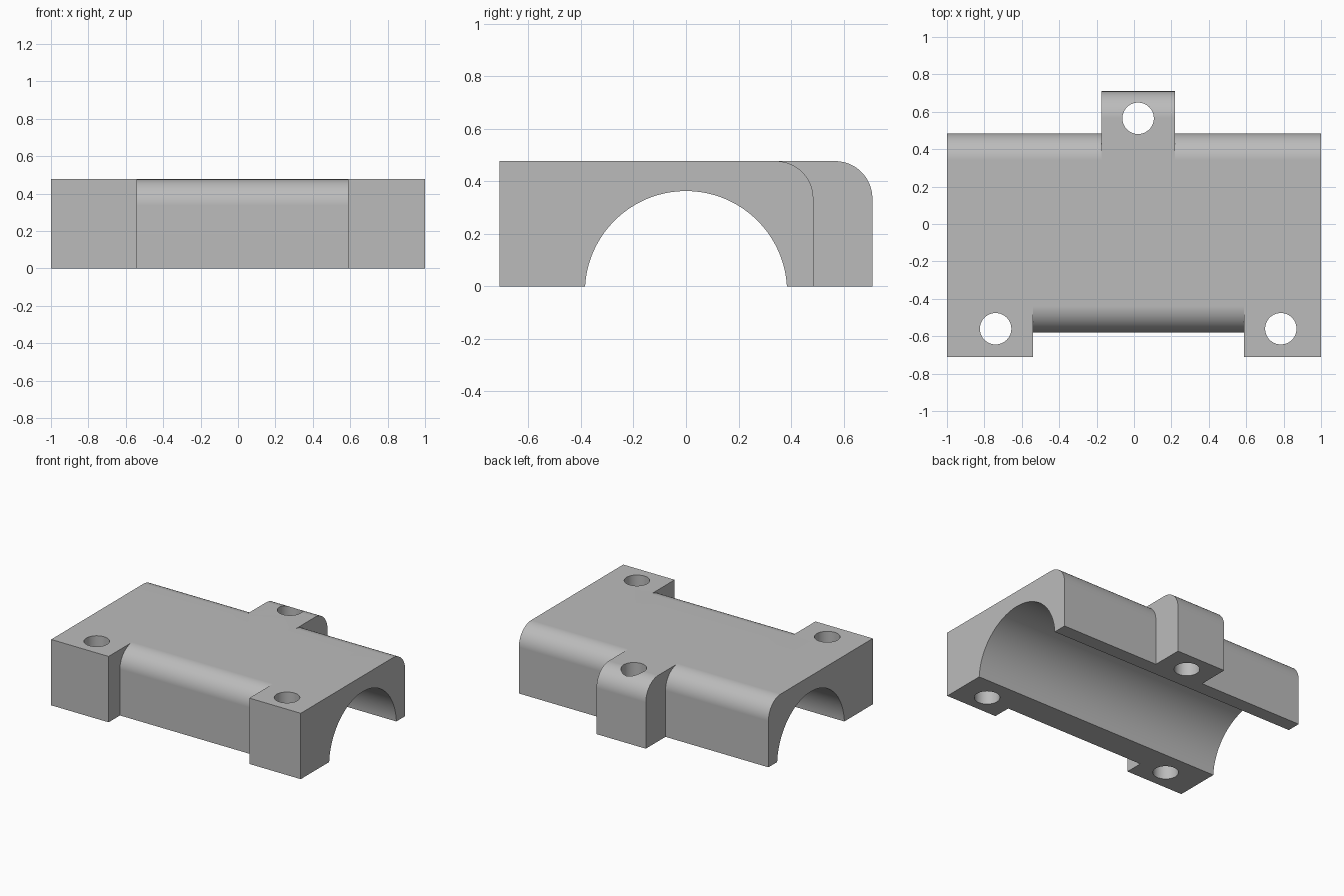
import bpy
import math

if "Cube" in bpy.data.objects:
    bpy.data.objects.remove(bpy.data.objects["Cube"], do_unlink=True)

HEIGHT = 0.477
FILLET = 0.142

grey = bpy.data.materials.new("plain grey")
grey.use_nodes = True
color = (0.5, 0.5, 0.5, 1)
grey.diffuse_color = color
grey.node_tree.nodes["Principled BSDF"].inputs["Base Color"].default_value = color


def arc(cy, cz, r, start, end, steps):
    """Points of an arc in the y-z plane, angles in degrees."""
    angles = [math.radians(start + (end - start) * i / steps) for i in range(steps + 1)]
    return [(cy + r * math.cos(a), cz + r * math.sin(a)) for a in angles]


def extrude_x(name, profile, x0, x1):
    """Solid made by sweeping a y-z profile from x0 to x1."""
    n = len(profile)
    verts = [(x, y, z) for x in (x0, x1) for y, z in profile]
    faces = [tuple(reversed(range(n))), tuple(range(n, 2 * n))]
    faces += [(i, (i + 1) % n, n + (i + 1) % n, n + i) for i in range(n)]
    mesh = bpy.data.meshes.new(name)
    mesh.from_pydata(verts, [], faces)
    mesh.materials.append(grey)
    obj = bpy.data.objects.new(name, mesh)
    bpy.context.collection.objects.link(obj)
    return obj


def block(name, x0, x1, y0, y1, round_front, round_back):
    """Block with optional rounded top edges at the front and back."""
    top = HEIGHT - FILLET
    profile = [(y0, 0), (y1, 0)]
    profile += arc(y1 - FILLET, top, FILLET, 0, 90, 20) if round_back else [(y1, HEIGHT)]
    profile += arc(y0 + FILLET, top, FILLET, 90, 180, 20) if round_front else [(y0, HEIGHT)]
    return extrude_x(name, profile, x0, x1)


def combine(target, tool, operation):
    """Apply a boolean and discard the tool."""
    mod = target.modifiers.new(operation.lower(), "BOOLEAN")
    mod.operation, mod.solver, mod.object = operation, "EXACT", tool
    bpy.context.view_layer.objects.active = target
    bpy.ops.object.modifier_apply(modifier=mod.name)
    bpy.data.objects.remove(tool, do_unlink=True)


# Main body and the three bolt lugs
body = block("bearing_cap", -1, 1, -0.58, 0.485, True, True)
lugs = [
    block("front_right_lug", -1, -0.54, -0.71, 0.1, False, False),
    block("front_left_lug", 0.588, 1, -0.71, 0.1, False, False),
    block("back_lug", -0.175, 0.22, -0.1, 0.71, False, True),
]
for lug in lugs:
    combine(body, lug, "UNION")

# Half-round bore along the length
bore = extrude_x("bore_cutter", arc(0, -0.022, 0.385, 0, 360, 128)[:-1], -1.2, 1.2)
combine(body, bore, "DIFFERENCE")

# Vertical bolt holes
for x, y in ((-0.74, -0.56), (0.785, -0.56), (0.022, 0.565)):
    bpy.ops.mesh.primitive_cylinder_add(vertices=64, radius=0.084, depth=2, location=(x, y, 0))
    hole = bpy.context.object
    hole.data.materials.append(grey)
    combine(body, hole, "DIFFERENCE")

# Smooth curves with crisp edges
bpy.ops.object.select_all(action="DESELECT")
body.select_set(True)
bpy.context.view_layer.objects.active = body
bpy.ops.object.shade_smooth_by_angle(angle=math.radians(25))
body.modifiers.new("even_normals", "WEIGHTED_NORMAL").keep_sharp = True
